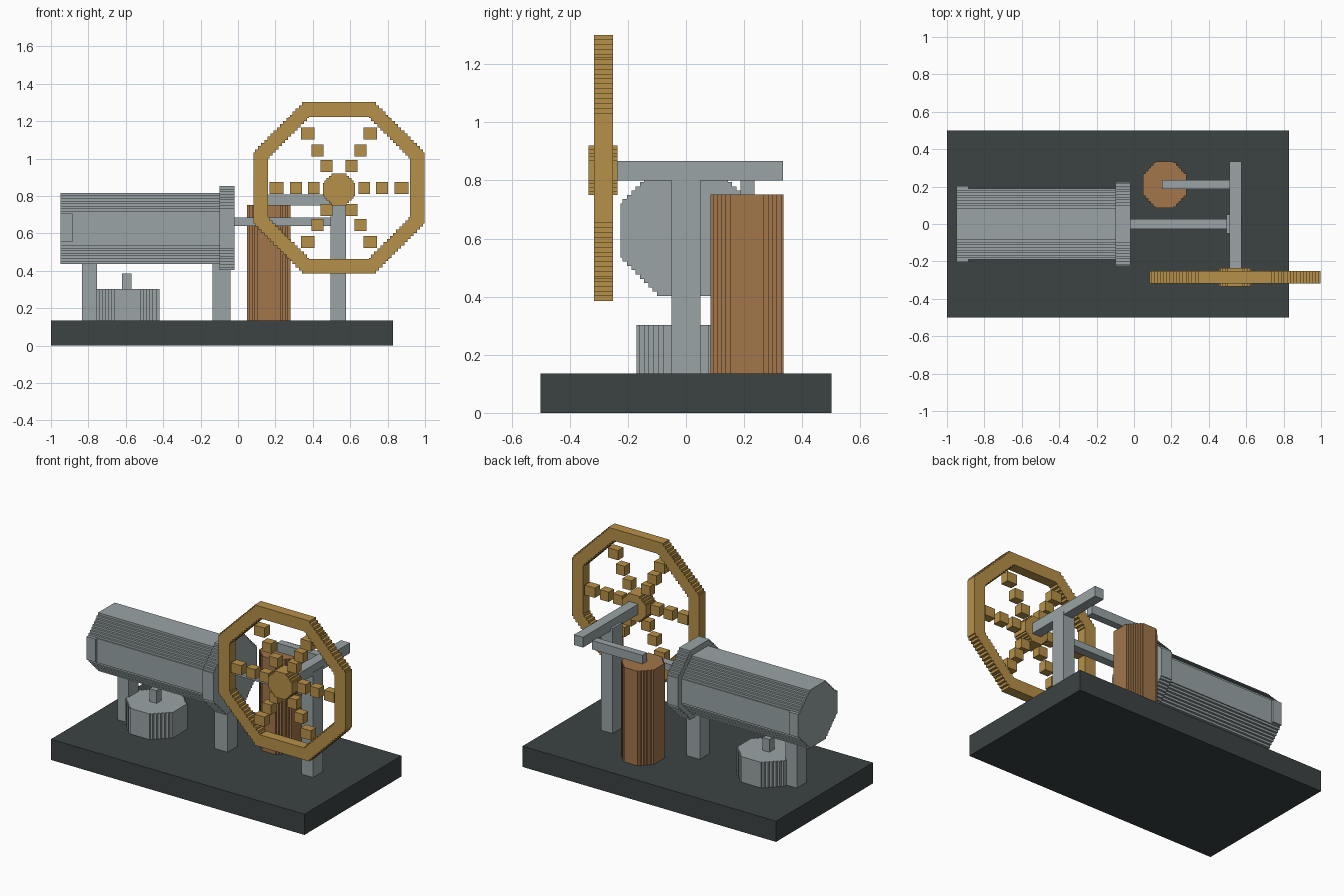
import bpy, bmesh, math
from mathutils import Matrix, Vector

if "Cube" in bpy.data.objects:
    bpy.data.objects.remove(bpy.data.objects["Cube"])


def material(name, rgb):
    m = bpy.data.materials.new(name)
    m.diffuse_color = (*rgb, 1)
    m.use_nodes = True
    m.node_tree.nodes["Principled BSDF"].inputs["Base Color"].default_value = m.diffuse_color
    return m


STEEL = material("steel_grey", (0.32, 0.37, 0.38))
BRASS = material("brass", (0.47, 0.28, 0.065))
COPPER = material("copper", (0.36, 0.18, 0.07))
DARK = material("dark_iron", (0.045, 0.055, 0.055))


def part(name, boxes, mat):
    """One object from a list of (low corner, high corner) boxes."""
    bm = bmesh.new()
    for lo, hi in boxes:
        lo, hi = Vector(lo), Vector(hi)
        bmesh.ops.create_cube(bm, size=1, matrix=Matrix.Translation((lo + hi) / 2)
                              @ Matrix.Diagonal((*(hi - lo), 1)))
    me = bpy.data.meshes.new(name)
    bm.to_mesh(me)
    bm.free()
    me.materials.append(mat)
    ob = bpy.data.objects.new(name, me)
    bpy.context.collection.objects.link(ob)


K = math.sqrt(2) - 1          # half side of an octagon with inradius 1


def half_width(r, v):
    return min(r, r * math.sqrt(2) - abs(v))


def octagon(axis, slice_axis, centre, r, lo, hi, steps, inner=0, stretch=1):
    """Stepped octagonal prism along axis, cut into slabs along slice_axis."""
    wide_axis = 3 - axis - slice_axis
    d = r * (1 - K) / steps
    cuts = [-r + i * d for i in range(steps + 1)]
    cuts += [-c for c in reversed(cuts)]
    if inner:                  # rings need a cut on the inner flats and corners
        n = round(2 * K * r / d)
        cuts += [-K * r + 2 * K * r * i / n for i in range(1, n)] + [-inner, inner]
        cuts = sorted(cuts)
    boxes = []
    for a, b in zip(cuts, cuts[1:]):
        if b - a < 1e-5:
            continue
        mid = (a + b) / 2
        w = half_width(r, mid)
        spans = [(-w, w)]
        if inner and abs(mid) < inner:
            h = half_width(inner, mid)
            spans = [(-w, -h), (h, w)]
        for s, t in spans:
            p, q = [0] * 3, [0] * 3
            p[axis], q[axis] = lo, hi
            p[slice_axis], q[slice_axis] = centre[slice_axis] + a, centre[slice_axis] + b
            p[wide_axis], q[wide_axis] = (centre[wide_axis] + s * stretch,
                                          centre[wide_axis] + t * stretch)
            boxes.append((p, q))
    return boxes


X, Y, Z = 0, 1, 2

# Base and supports
part("base", [((-1, -0.5, 0), (0.83, 0.5, 0.135))], DARK)
part("rear_leg", [((-0.835, -0.05, 0.135), (-0.755, 0.05, 0.46))], STEEL)
part("front_leg", [((-0.135, -0.05, 0.135), (-0.04, 0.05, 0.46))], STEEL)
part("shaft_post", [((0.495, -0.05, 0.135), (0.578, 0.05, 0.82))], STEEL)

# Horizontal hot cylinder with end band and flange
part("hot_cylinder", octagon(X, Z, (0, 0, 0.626), 0.19, -0.95, -0.06, 8), STEEL)
part("end_band", [((-0.95, -0.204, 0.555), (-0.885, 0.204, 0.705))], STEEL)
part("flange", octagon(X, Z, (0, 0, 0.628), 0.225, -0.1, -0.02, 9), STEEL)

# Burner
part("burner", octagon(Z, X, (-0.59, 0, 0), 0.17, 0.135, 0.302, 6), STEEL)
part("burner_wick", [((-0.62, -0.025, 0.30), (-0.57, 0.025, 0.385))], STEEL)

# Upright copper cylinder
part("cold_cylinder", octagon(Z, X, (0.164, 0.21, 0), 0.117, 0.135, 0.752, 5,
                              stretch=1.07), COPPER)

# Rods and shaft
part("piston_rod", [((-0.03, -0.028, 0.64), (0.5, 0.028, 0.684))], STEEL)
part("upper_rod", [((0.15, 0.187, 0.75), (0.515, 0.235, 0.808))], STEEL)
part("crank_shaft", [((0.51, -0.26, 0.80), (0.575, 0.333, 0.867))], STEEL)

# Flywheel
CX, CZ = 0.54, 0.843
part("flywheel_rim", octagon(Y, Z, (CX, 0, CZ), 0.458, -0.317, -0.252, 16, inner=0.38), BRASS)
part("flywheel_hub", octagon(Y, Z, (CX, 0, CZ - 0.008), 0.085, -0.335, -0.235, 4), BRASS)
spokes = []
for k in range(6):
    a = math.radians(60 * k)
    for r, s in ((0.135, 0.032), (0.23, 0.032), (0.335, 0.037)):
        x, z = CX + r * math.cos(a), CZ + r * math.sin(a)
        spokes.append(((x - s, -0.312, z - 0.032), (x + s, -0.257, z + 0.032)))
part("flywheel_spokes", spokes, BRASS)
